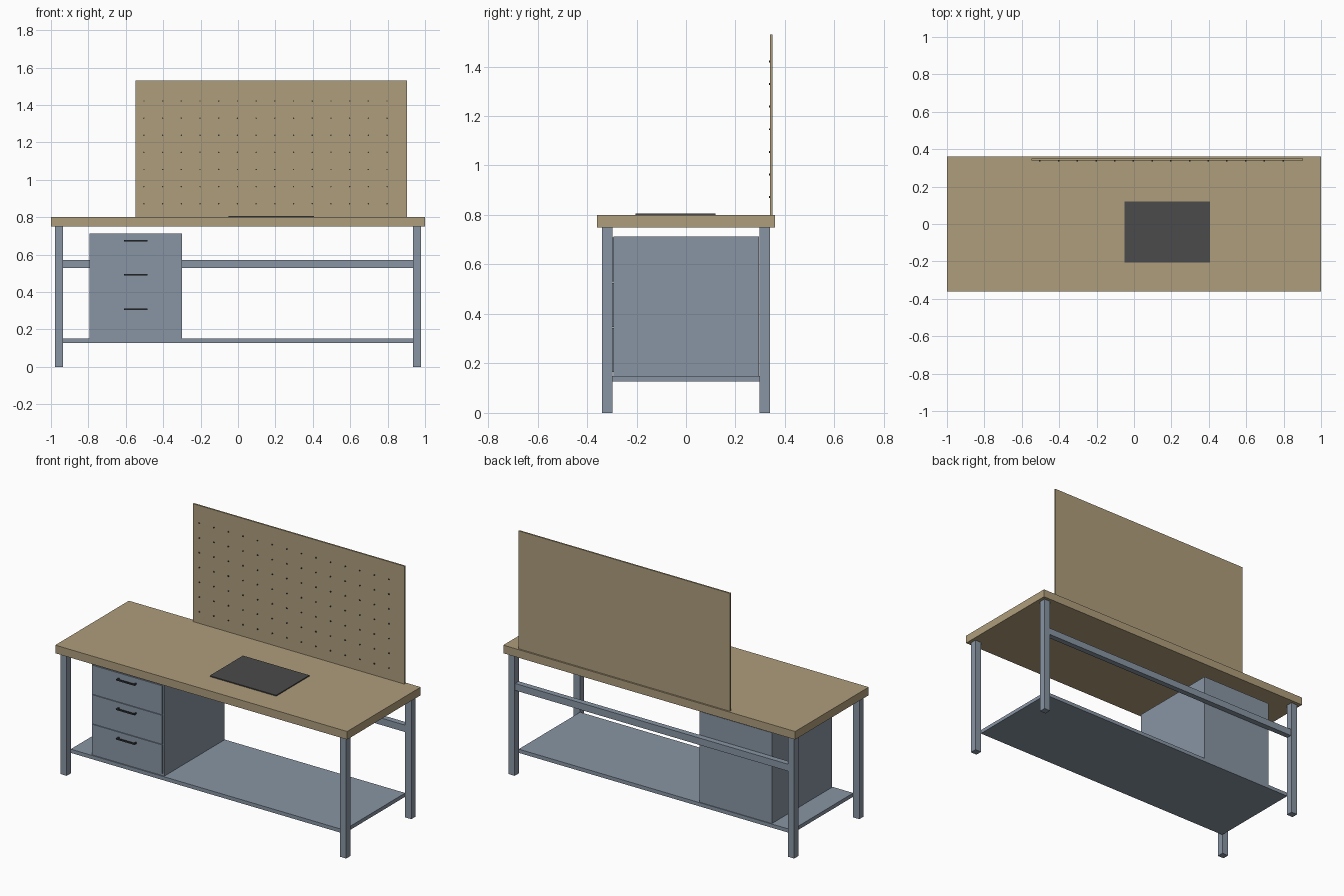
import bpy, bmesh
from mathutils import Matrix, Vector

cube = bpy.data.objects.get("Cube")
if cube:
    bpy.data.objects.remove(cube, do_unlink=True)


def material(name, r, g, b):
    m = bpy.data.materials.new(name)
    m.use_nodes = True
    m.diffuse_color = (r, g, b, 1)
    m.node_tree.nodes["Principled BSDF"].inputs["Base Color"].default_value = (r, g, b, 1)
    return m


wood = material("warm wood", 0.43, 0.34, 0.20)
steel = material("blue grey steel", 0.25, 0.30, 0.37)
rubber = material("dark grey rubber", 0.07, 0.07, 0.07)
dark = material("dark metal", 0.035, 0.04, 0.045)


def add_box(bm, x, y, z):
    """Axis-aligned box from three (low, high) ranges."""
    lo, hi = Vector((x[0], y[0], z[0])), Vector((x[1], y[1], z[1]))
    mat = Matrix.Translation((lo + hi) / 2) @ Matrix.Diagonal((*(hi - lo), 1))
    bmesh.ops.create_cube(bm, size=1, matrix=mat)


def finish(bm, name, mat):
    mesh = bpy.data.meshes.new(name)
    bm.to_mesh(mesh)
    bm.free()
    mesh.materials.append(mat)
    ob = bpy.data.objects.new(name, mesh)
    bpy.context.scene.collection.objects.link(ob)
    return ob


def box(name, mat, x, y, z):
    bm = bmesh.new()
    add_box(bm, x, y, z)
    return finish(bm, name, mat)


# Worktop and mat
box("worktop", wood, (-1, 1), (-0.36, 0.36), (0.75, 0.80))
box("work_mat", rubber, (-0.05, 0.405), (-0.205, 0.12), (0.80, 0.806))

# Frame: four legs, lower shelf, rear rail
for sx, side in ((-1, "right"), (1, "left")):
    for sy, end in ((-1, "front"), (1, "back")):
        xs = sorted((sx * 0.936, sx * 0.979))
        ys = sorted((sy * 0.298, sy * 0.34))
        box(f"{end}_{side}_leg", steel, xs, ys, (0, 0.75))
box("lower_shelf", steel, (-0.936, 0.936), (-0.30, 0.30), (0.127, 0.15))
box("rear_rail", steel, (-0.936, 0.936), (0.30, 0.335), (0.527, 0.57))

# Drawer cabinet with three fronts and bar handles
cab_x, cab_top = (-0.795, -0.30), 0.712
box("drawer_cabinet", steel, cab_x, (-0.293, 0.295), (0.15, cab_top))
pitch = 0.183
for i in range(3):
    top = cab_top - 0.003 - i * pitch
    box(f"drawer_front_{i + 1}", steel, (cab_x[0] + 0.01, cab_x[1] - 0.01),
        (-0.299, -0.293), (top - pitch + 0.005, top))
    bm = bmesh.new()
    z = (top - 0.038, top - 0.03)
    add_box(bm, (-0.61, -0.485), (-0.322, -0.314), z)
    for x in (-0.61, -0.493):
        add_box(bm, (x, x + 0.008), (-0.314, -0.299), z)
    finish(bm, f"drawer_handle_{i + 1}", dark)

# Pegboard with a grid of small pegs
box("pegboard", wood, (-0.547, 0.903), (0.340, 0.350), (0.80, 1.53))
bm = bmesh.new()
turn = Matrix.Rotation(1.5708, 4, "X")
for col in range(14):
    for row in range(7):
        at = Matrix.Translation((-0.503 + col * 0.1, 0.338, 0.872 + row * 0.0915))
        bmesh.ops.create_cone(bm, cap_ends=True, segments=8, radius1=0.004,
                              radius2=0.004, depth=0.006, matrix=at @ turn)
finish(bm, "pegboard_holes", dark)
